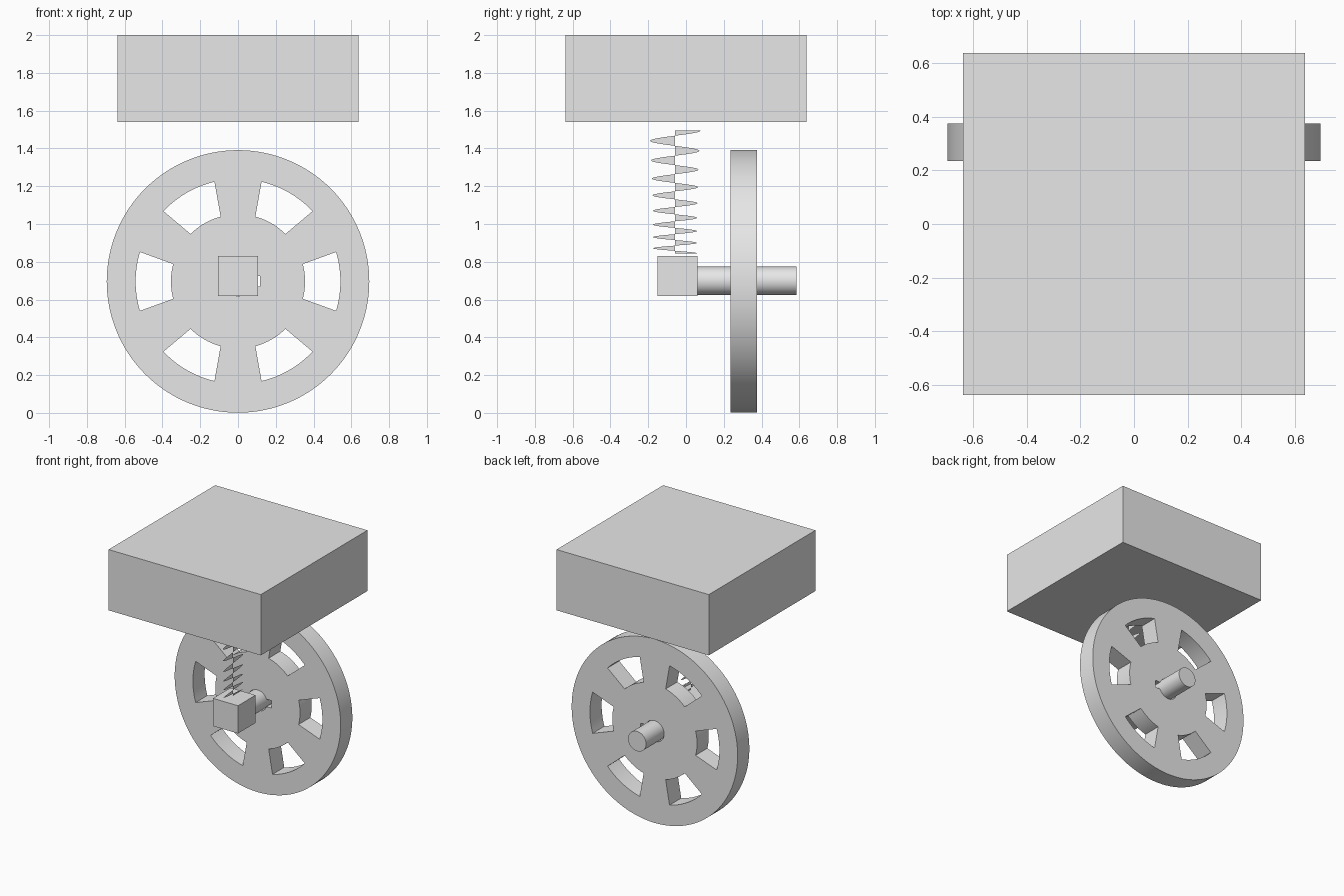
import bpy, math
from math import sin, cos, pi, radians

if "Cube" in bpy.data.objects:
    bpy.data.objects.remove(bpy.data.objects["Cube"])

grey = bpy.data.materials.new("plain grey")
grey.diffuse_color = (0.8, 0.8, 0.8, 1)
grey.use_nodes = True
grey.node_tree.nodes["Principled BSDF"].inputs["Base Color"].default_value = grey.diffuse_color


def finish(obj, name, smooth=False):
    obj.name = name
    obj.data.materials.clear()
    obj.data.materials.append(grey)
    if smooth:
        bpy.ops.object.shade_smooth_by_angle(angle=radians(30))
    return obj


def box(name, center, size):
    bpy.ops.mesh.primitive_cube_add(size=1, location=center)
    obj = bpy.context.object
    obj.scale = size
    bpy.ops.object.transform_apply(location=False, rotation=False, scale=True)
    return finish(obj, name)


def arc(r, a0, a1, n):
    """Points along an arc, both ends included."""
    return [(r * cos(a0 + (a1 - a0) * i / n), r * sin(a0 + (a1 - a0) * i / n))
            for i in range(n + 1)]


# Chassis block and bearing block
box("chassis_block", (0, 0, 1.77), (1.275, 1.275, 0.46))
box("bearing_block", (0, -0.045, 0.725), (0.21, 0.21, 0.21))

# Axle running back through the wheel
bpy.ops.mesh.primitive_cylinder_add(vertices=64, radius=0.075, depth=0.525,
                                    location=(0, 0.3225, 0.699),
                                    rotation=(pi / 2, 0, 0))
finish(bpy.context.object, "axle", True)

# Wheel outline with six windows and a keyed bore, extruded as a filled curve
loops = [arc(0.695, 0, 2 * pi, 128)[:-1]]
for k in range(6):
    a = k * pi / 3
    outer, inner = radians(16.7), radians(15)
    loops.append(arc(0.542, a - outer, a + outer, 12)
                 + arc(0.355, a + inner, a - inner, 10))
key = math.asin(0.028 / 0.079)
loops.append(arc(0.079, key, 2 * pi - key, 48)
             + [(0.117, -0.028), (0.117, 0.028)])

curve = bpy.data.curves.new("wheel", 'CURVE')
curve.dimensions = '2D'
curve.fill_mode = 'BOTH'
curve.extrude = 0.07
for pts in loops:
    spline = curve.splines.new('POLY')
    spline.points.add(len(pts) - 1)
    for p, (x, y) in zip(spline.points, pts):
        p.co = (x, y, 0, 1)
    spline.use_cyclic_u = True
wheel = bpy.data.objects.new("wheel", curve)
bpy.context.collection.objects.link(wheel)
wheel.location = (0, 0.305, 0.696)
wheel.rotation_euler = (pi / 2, 0, 0)
bpy.ops.object.select_all(action='DESELECT')
wheel.select_set(True)
bpy.context.view_layer.objects.active = wheel
bpy.ops.object.convert(target='MESH')
finish(bpy.context.object, "wheel", True)

# Flat spring: ribbon between a centre line and a widening wave
TURNS, STEPS = 8, 24
verts, faces = [], []
for i in range(TURNS * STEPS + 1):
    k = i / STEPS
    z = 0.845 + 0.05125 * k + 0.00375 * k * k
    reach = (0.116 + 0.021 * (k / TURNS) ** 3) * cos(2 * pi * k)
    verts += [(0, -0.058, z), (0, -0.058 + reach, z)]
    if i:
        b = 2 * i
        faces.append((b - 2, b - 1, b + 1, b))
mesh = bpy.data.meshes.new("spring")
mesh.from_pydata(verts, [], faces)
spring = bpy.data.objects.new("spring", mesh)
bpy.context.collection.objects.link(spring)
finish(spring, "spring")
